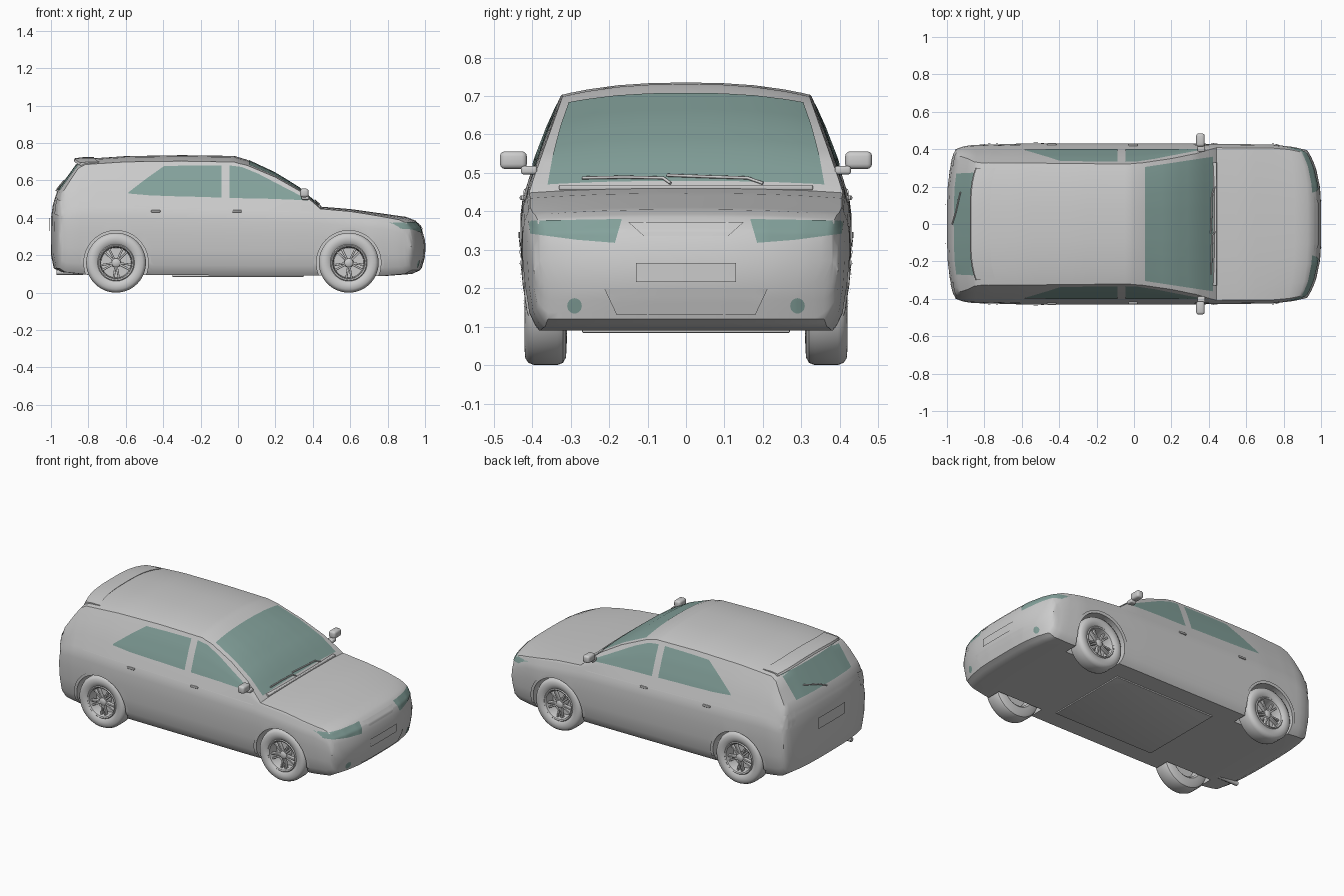
import bpy, bmesh, math
from mathutils import Vector, Matrix
from mathutils.bvhtree import BVHTree

if "Cube" in bpy.data.objects:
    bpy.data.objects.remove(bpy.data.objects["Cube"])

glass = bpy.data.materials.new("glass")
glass.diffuse_color = (0.23, 0.36, 0.33, 1)
glass.use_nodes = True
glass.node_tree.nodes["Principled BSDF"].inputs["Base Color"].default_value = glass.diffuse_color


def finish(bm, name, mat=None, angle=35, recalc=True):
    if recalc:
        bmesh.ops.recalc_face_normals(bm, faces=bm.faces)
    me = bpy.data.meshes.new(name)
    bm.to_mesh(me)
    bm.free()
    ob = bpy.data.objects.new(name, me)
    bpy.context.collection.objects.link(ob)
    if mat:
        me.materials.append(mat)
    bpy.ops.object.select_all(action='DESELECT')
    ob.select_set(True)
    bpy.context.view_layer.objects.active = ob
    bpy.ops.object.shade_smooth_by_angle(angle=math.radians(angle))
    return ob


def interp(table, x):
    for (a, p), (b, q) in zip(table, table[1:]):
        if x <= b:
            return p + (q - p) * max(0, (x - a) / (b - a))
    return table[-1][1]


# ---- body: cross-sections lofted along x, driven by side and plan curves
TOP = [(-1, .40), (-.99, .47), (-.968, .54), (-.86, .69), (-.82, .715), (-.6, .73), (-.3, .735), (-.02, .731),
       (.05, .71), (.2, .64), (.33, .56), (.43, .47), (.44, .46), (.6, .447), (.9, .405), (.95, .385), (.98, .35), (1, .28)]
BOTTOM = [(-1, .2), (-.985, .13), (-.95, .11), (-.8, .095), (.8, .09), (.93, .1), (.975, .12), (.99, .17), (1, .21)]
SHOULDER = [(-1, .37), (-.98, .44), (-.9, .46), (-.78, .465), (.4, .435), (.86, .385), (.95, .355), (.98, .32), (1, .265)]
CAMBER = [(-1, .01), (-.97, .01), (-.82, .03), (0, .033), (.05, .03), (.43, .012), (.9, .015), (1, .008)]
WIDTH = [(-1, .40), (-.93, .42), (-.6, .43), (.3, .43), (.75, .425), (.9, .412), (1, .395)]
SPLITS = [1, .93, .8, .55, .28, 0]


def bow(x, y):
    k = .10 * max(0, (x - .6) / .4) ** 2 - .06 * max(0, (-x - .7) / .3) ** 2
    return x - k * (abs(y) / .43) ** 3.5


def section(x):
    zt, zb, zs, c, w = (interp(t, x) for t in (TOP, BOTTOM, SHOULDER, CAMBER, WIDTH))
    half = [(w * .90 * t, zb) for t in reversed(SPLITS)]
    half += [(w * g, zb + f * (zs - zb)) for f, g in
             ((.05, .93), (.15, .965), (.38, .99), (.62, 1), (.82, 1), (.93, .988), (1, .968))]
    zc, ys = zt - c, w * .968
    yc = ys - .375 * max(0, zc - zs)
    half += [(ys + (yc - ys) * t + .006 * math.sin(math.pi * t) * min(1, (zc - zs) / .1),
              zs + (zc - zs) * t) for t in (.33, .67)]
    half += [(yc * t, zt - c * t ** 2.5) for t in SPLITS]
    return half


def make_body():
    xs = sorted({round(-1 + i * .05, 3) for i in range(41)} | {p[0] for t in (TOP, BOTTOM, SHOULDER) for p in t})
    bm = bmesh.new()
    rings = []
    for x in xs:
        h = section(x)
        pts = h + [(-y, z) for y, z in h[-2:0:-1]]
        rings.append([bm.verts.new((bow(x, y), y, z)) for y, z in pts])
    n = len(rings[0])
    for a, b in zip(rings, rings[1:]):
        for i in range(n):
            bm.faces.new((a[i], a[(i + 1) % n], b[(i + 1) % n], b[i]))
    m = n // 2
    for r in (rings[0], rings[-1]):           # end caps as strips from bottom to top
        for side in (r[:m + 1], [r[0]] + r[:m - 1:-1]):
            i, j = 0, m
            while j - i > 1:
                quad = [side[i], side[i + 1], side[j - 1], side[j]]
                bm.faces.new(quad if j - i > 2 else quad[:2] + quad[3:])
                i, j = i + 1, j - 1
    bmesh.ops.recalc_face_normals(bm, faces=bm.faces)
    return finish(bm, "car_body"), None


body, _ = make_body()
probe = bmesh.new()
probe.from_mesh(body.data)
bvh = BVHTree.FromBMesh(probe)
AXLES = (-.652, .592)

# wheel arch openings
for ax in AXLES:
    for s in (1, -1):
        bpy.ops.mesh.primitive_cylinder_add(vertices=64, radius=.173, depth=.3, location=(ax, s * .445, .16),
                                            rotation=(math.pi / 2, 0, 0))
        cutter = bpy.context.object
        cutter.hide_render = True
        mod = body.modifiers.new("arch", 'BOOLEAN')
        mod.operation, mod.object, mod.solver = 'DIFFERENCE', cutter, 'EXACT'
        bpy.context.view_layer.objects.active = body
        bpy.ops.object.modifier_move_to_index(modifier="arch", index=0)
        bpy.ops.object.modifier_apply(modifier="arch")
        bpy.data.objects.remove(cutter)


def cast(axis, s, a, b, off):
    o = {'x': (s * 2, a, b), 'y': (a, s * 2, b), 'z': (a, b, s * 2)}[axis]
    d = -s * Vector((axis == 'x', axis == 'y', axis == 'z'))
    hit, nor, _, _ = bvh.ray_cast(Vector(o), d)
    return None if hit is None else hit - d * off


def along(pts, t):
    f = t * (len(pts) - 1)
    i = min(int(f), len(pts) - 2)
    return Vector(pts[i]).lerp(Vector(pts[i + 1]), f - i)


def patch(name, top, bot, axis, s, mat=None, off=.003, nu=24, nv=8):
    """Panel between two edge lines, laid onto the body surface."""
    bm = bmesh.new()
    d = s * Vector((axis == 'x', axis == 'y', axis == 'z'))
    grid = []
    for j in range(nv + 1):
        row = []
        for i in range(nu + 1):
            p = along(top, i / nu).lerp(along(bot, i / nu), j / nv)
            h = cast(axis, s, p[0], p[1], off)
            row.append(bm.verts.new(h) if h else None)
        grid.append(row)
    for j in range(nv):
        for i in range(nu):
            q = (grid[j][i], grid[j][i + 1], grid[j + 1][i + 1], grid[j + 1][i])
            if all(q):
                f = bm.faces.new(q)
                f.normal_update()
                if f.normal.dot(d) < 0:
                    f.normal_flip()
    return finish(bm, name, mat, recalc=False)


def box(name, loc, size, bevel=0, rot=None):
    bm = bmesh.new()
    bmesh.ops.create_cube(bm, size=1, matrix=Matrix.Diagonal((*size, 1)))
    if bevel:
        bmesh.ops.bevel(bm, geom=bm.edges[:], offset=bevel, segments=3, profile=.5, affect='EDGES')
    bm.transform(Matrix.Translation(loc) @ (rot or Matrix()))
    return finish(bm, name)


def rod(name, pts, r):
    cu = bpy.data.curves.new(name, 'CURVE')
    cu.dimensions, cu.bevel_depth, cu.bevel_resolution, cu.use_fill_caps = '3D', r, 2, True
    sp = cu.splines.new('POLY')
    sp.points.add(len(pts) - 1)
    for p, c in zip(sp.points, pts):
        p.co = (*c, 1)
    bpy.context.collection.objects.link(bpy.data.objects.new(name, cu))


def lathe(name, prof, x, s, z=.16, n=48):
    bm = bmesh.new()
    vs = [bm.verts.new((r, y, 0)) for r, y in prof]
    es = [bm.edges.new(p) for p in zip(vs, vs[1:])]
    bmesh.ops.spin(bm, geom=vs + es, cent=(0, 0, 0), axis=(0, 1, 0), angle=math.tau, steps=n)
    bmesh.ops.remove_doubles(bm, verts=bm.verts, dist=1e-5)
    bm.transform(Matrix.Translation((x, 0, z)) @ Matrix.Diagonal((1, s, 1, 1)))
    return finish(bm, name)


# front and rear glass
patch("windscreen", [(.06, -.305), (.06, .305)], [(.423, -.36), (.423, .36)], 'z', 1, glass)
patch("rear_window", [(-.275, .685), (.275, .685)], [(-.27, .55), (.27, .55)], 'x', -1, glass)

for s in (1, -1):
    # side glass, wheel arch lips, door handles, shoulder trim
    patch("rear_side_window", [(-.585, .537), (-.49, .61), (-.395, .677), (-.24, .68), (-.088, .68)],
          [(-.585, .53), (-.47, .52), (-.33, .515), (-.2, .512), (-.088, .508)], 'y', s, glass)
    patch("front_side_window", [(-.045, .68), (.02, .672), (.11, .635), (.24, .567), (.375, .497)],
          [(-.045, .506), (.06, .504), (.16, .502), (.27, .498), (.375, .493)], 'y', s, glass)
    for ax in AXLES:
        arc = [math.radians(-10 + 5 * i) for i in range(41)]
        lip = [[(ax + r * math.cos(a), .16 + r * math.sin(a)) for a in arc] for r in (.188, .172)]
        patch("wheel_arch_lip", *lip, 'y', s, off=.006, nu=40, nv=2)
    for x in (-.44, -.005):
        box("door_handle", cast('y', s, x, .435, .003), (.05, .012, .012), .004)
    patch("shoulder_trim", [(-.78, .461), (.4, .432)], [(-.78, .457), (.4, .428)], 'y', s, nv=1, off=.004)
    # lamps
    patch("headlight", [(s * .167, .38), (s * .29, .378), (s * .41, .376)],
          [(s * .185, .318), (s * .285, .326), (s * .405, .342)], 'x', 1, glass)
    fog = [math.pi * i / 12 for i in range(13)]
    patch("fog_lamp", [(s * .29 + .019 * math.cos(a), .154 + .02 * math.sin(a)) for a in fog],
          [(s * .29 + .019 * math.cos(a), .154 - .02 * math.sin(a)) for a in fog], 'x', 1, glass, nu=12)
    patch("tail_light", [(s * .31, .505), (s * .385, .49)], [(s * .32, .42), (s * .41, .41)], 'x', -1, off=.006)
    # door mirrors
    box("mirror_housing", (.355, s * .449, .533), (.045, .07, .046), .013)
    box("mirror_stalk", (.36, s * .408, .507), (.04, .042, .022), .007)
    # wheels
    for ax in AXLES:
        lathe("tyre", [(.088, .40), (.098, .411), (.12, .42), (.142, .418), (.154, .41), (.16, .395), (.16, .335),
                       (.154, .32), (.14, .312), (.1, .31), (.088, .32)], ax, s)
        lathe("rim", [(.1, .41), (.094, .416), (.087, .412), (.083, .40), (.08, .35), (0, .35)], ax, s)
        lathe("hub", [(0, .407), (.015, .406), (.024, .40), (.026, .35)], ax, s, n=24)
        for k in range(5):
            for e in (-1, 1):
                turn = Matrix.Rotation(math.tau * k / 5 + .3 + e * .17, 4, 'Y')
                c = turn @ Vector((.052, s * .389, 0))
                box("spoke", c + Vector((ax, 0, .16)), (.074, .024, .011), .003, turn)

# nose and tail panels
patch("upper_grille", [(-.15, .372), (.15, .372)], [(-.11, .336), (.11, .336)], 'x', 1, off=.004)
patch("lower_grille", [(-.212, .198), (.212, .198)], [(-.18, .13), (.18, .13)], 'x', 1, off=.004)
patch("front_plate", [(-.13, .266), (.13, .266)], [(-.13, .216), (.13, .216)], 'x', 1, off=.006)
patch("rear_plate", [(-.13, .40), (.13, .40)], [(-.13, .33), (.13, .33)], 'x', -1, off=.007)

# roof spoiler, following the roof camber
bm = bmesh.new()
rows = []
for i in range(17):
    y = -.3 + .6 * i / 16
    drop = .03 * (abs(y) / .325) ** 2.5
    rows.append([bm.verts.new((x + .03 * (abs(y) / .3) ** 4, y, z - drop)) for x, z in
                 ((-.77, .724), (-.83, .724), (-.872, .719), (-.878, .707), (-.85, .697), (-.79, .70))])
for a, b in zip(rows, rows[1:]):
    for i in range(6):
        bm.faces.new((a[i], a[(i + 1) % 6], b[(i + 1) % 6], b[i]))
bm.faces.new(rows[0])
bm.faces.new(rows[-1])
finish(bm, "roof_spoiler")

# wipers, exhaust, cowl
for path in ([(-.27, .487), (-.16, .489), (-.06, .487), (-.04, .473)], [(-.05, .494), (.06, .49), (.16, .487), (.2, .473)]):
    rod("windscreen_wiper", [cast('x', 1, y, z, .008) for y, z in path], .004)
rod("rear_wiper", [cast('x', -1, y, z, .008) for y, z in ((0, .545), (.06, .57), (.17, .60))], .004)
box("cowl", (.428, 0, .462), (.03, .66, .014), .004)
rod("exhaust_pipe", [(-.80, -.25, .11), (-.97, -.25, .108)], .014)
box("underbody_sill", (0, 0, .09), (.7, .54, .012), .003)
